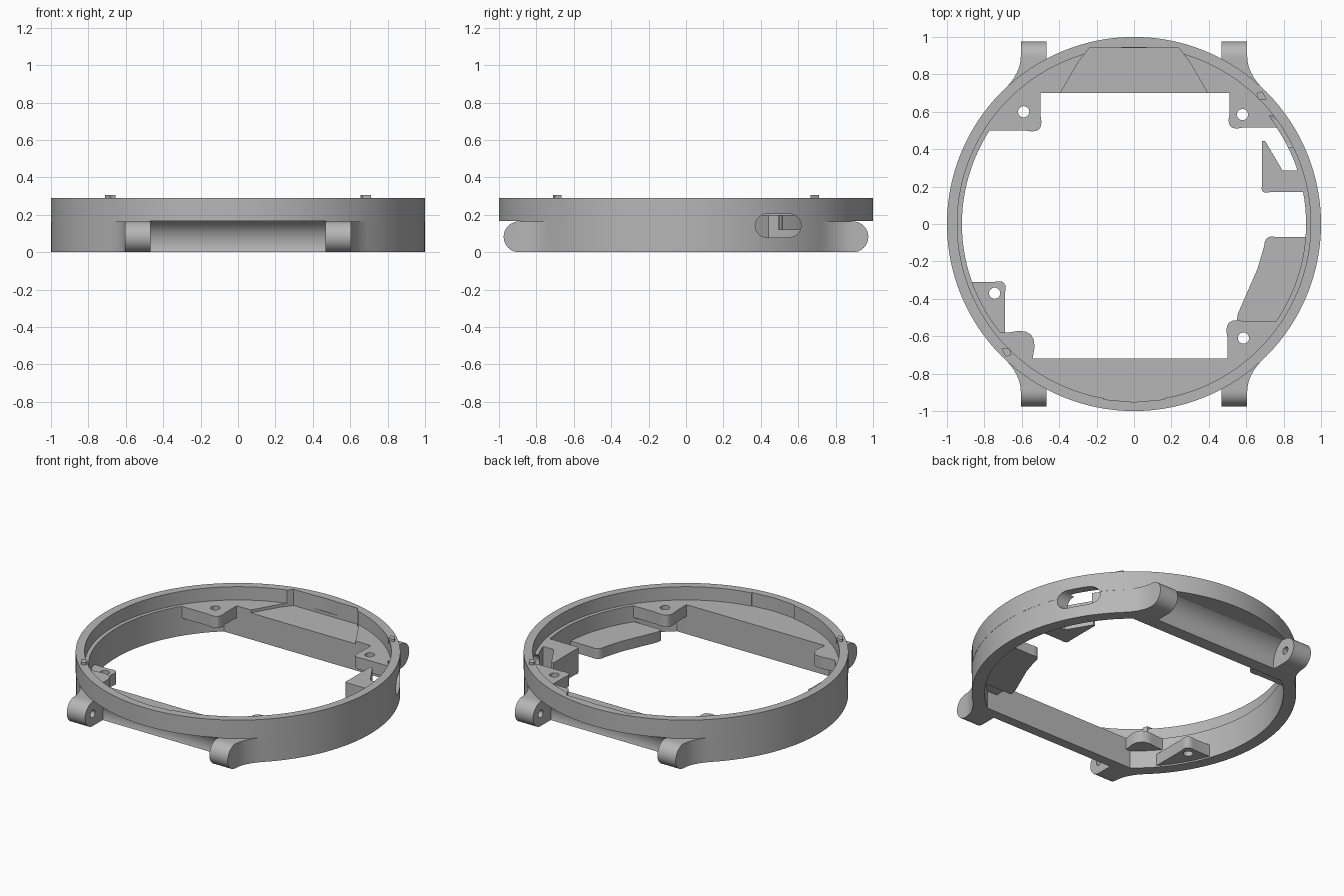
import bpy, bmesh
from math import sin, cos, pi, radians
from mathutils import Vector

if "Cube" in bpy.data.objects:
    bpy.data.objects.remove(bpy.data.objects["Cube"], do_unlink=True)

grey = bpy.data.materials.new("plain grey")
grey.use_nodes = True
grey.diffuse_color = (0.47, 0.47, 0.47, 1)
grey.node_tree.nodes["Principled BSDF"].inputs["Base Color"].default_value = (0.47, 0.47, 0.47, 1)

TOP, LEDGE = 0.29, 0.20


def arc(cx, cy, r, start, end, n):
    angles = [radians(start + (end - start) * i / n) for i in range(n + 1)]
    return [(cx + r * cos(a), cy + r * sin(a)) for a in angles]


def rounded(points):
    """Outline whose corners (x, y, radius) are eased where a radius is given."""
    out = []
    for i, p in enumerate(points):
        c = Vector(p[:2])
        if len(p) == 2:
            out.append(c)
            continue
        a = c + (Vector(points[i - 1][:2]) - c).normalized() * p[2]
        b = c + (Vector(points[(i + 1) % len(points)][:2]) - c).normalized() * p[2]
        m = c + (c - (a + b) / 2) * -0.17
        ctrl = 2 * m - (a + b) / 2
        out += [a * (1 - t) ** 2 + ctrl * 2 * t * (1 - t) + b * t * t
                for t in [k / 6 for k in range(7)]]
    return out


def prism(name, points, lo, hi, axis="z"):
    """Extrude an outline along z, or a (y, z) profile along x."""
    bm = bmesh.new()
    place = (lambda u, v: (u, v, lo)) if axis == "z" else (lambda u, v: (lo, u, v))
    face = bm.faces.new([bm.verts.new(place(*p)) for p in points])
    geom = bmesh.ops.extrude_face_region(bm, geom=[face])["geom"]
    move = (0, 0, hi - lo) if axis == "z" else (hi - lo, 0, 0)
    bmesh.ops.translate(bm, vec=move, verts=[g for g in geom if isinstance(g, bmesh.types.BMVert)])
    bmesh.ops.recalc_face_normals(bm, faces=bm.faces)
    mesh = bpy.data.meshes.new(name)
    bm.to_mesh(mesh)
    bm.free()
    mesh.materials.append(grey)
    ob = bpy.data.objects.new(name, mesh)
    bpy.context.collection.objects.link(ob)
    return ob


def disc(name, r, lo, hi, x=0, y=0, n=128):
    return prism(name, arc(x, y, r, 0, 360, n)[:-1], lo, hi)


def combine(ob, other, operation):
    mod = ob.modifiers.new("join", "BOOLEAN")
    mod.operation, mod.object, mod.solver = operation, other, "EXACT"
    bpy.context.view_layer.update()
    bpy.context.view_layer.objects.active = ob
    bpy.ops.object.modifier_apply(modifier=mod.name)
    bpy.data.objects.remove(other, do_unlink=True)


def cut(ob, other):
    combine(ob, other, "DIFFERENCE")


# Lower body with four flared strap lugs
quarter = arc(0, 0, 0.999, 0, 46, 18)
p, c, e = Vector(quarter[-1]), Vector((0.605, 0.805)), Vector((0.605, 0.9))
quarter += [tuple(p * (1 - t) ** 2 + c * 2 * t * (1 - t) + e * t * t)
            for t in [k / 8 for k in range(1, 9)]]
quarter.append((0.605, 1.1))
half = quarter + [(-x, y) for x, y in reversed(quarter)]
outline = half + [(-x, -y) for x, y in half[1:-1]]
case = prism("watch_case", outline, -0.05, 0.3)
lug_r = 0.0825
profile = arc(0.975 - lug_r, lug_r, lug_r, -90, 90, 20)
profile += [(-y, z) for y, z in reversed(profile)]
combine(case, prism("lug_rounding", profile, -1.2, 1.2, "x"), "INTERSECT")

# Upper ring
combine(case, disc("upper_ring", 1, 0.16, TOP), "UNION")

# Central opening with straight front and back walls
opening = disc("opening", 0.92, -0.1, 0.5)
walls = [(-1, -0.72), (1, -0.72), (1, 0.70), (-1, 0.70)]
combine(opening, prism("opening_walls", walls, -0.2, 0.6), "INTERSECT")
cut(case, opening)
cut(case, disc("rim_step", 0.945, LEDGE, 0.5))

# Flat recess at the back and small notch at the front of the rim
recess = [(-0.4, 0.69), (0.4, 0.69), (0.295, 0.87), (0.24, 0.94), (-0.24, 0.94), (-0.295, 0.87)]
cut(case, prism("back_recess", recess, 0.18, 0.5))
notch = [(-0.16, -0.8), (-0.16, -0.938), (0, -0.952), (0.16, -0.938), (0.16, -0.8)]
cut(case, prism("front_notch", notch, LEDGE, 0.5))

# Concave strap channels and blind spring bar holes
for s in (-1, 1):
    channel = [(1.2, -0.1), (1.2, 0.168)] + arc(0.92, 0.04, 0.14, 114, 270, 24)
    cut(case, prism("channel", [(s * y, z) for y, z in channel], -0.467, 0.467, "x"))
    hole = arc(s * 0.893, lug_r, 0.025, 0, 360, 20)[:-1]
    cut(case, prism("bar_hole", hole, -0.55, 0.55, "x"))

# Button slot through the side wall
slot = arc(0.4325, 0.1425, 0.0625, 90, 270, 14) + arc(0.5525, 0.1425, 0.0625, -90, 90, 14)
cut(case, prism("button_slot", slot, 0.6, 1.2, "x"))

parts = [case]


def bracket(name, points, lo, hi, hole=None):
    """Inner bracket trimmed to the ring, with an optional screw hole."""
    ob = prism(name, rounded(points), lo, hi)
    combine(ob, disc("trim", 0.925, -0.5, 0.6), "INTERSECT")
    if hole:
        cut(ob, disc("screw_hole", 0.03, -0.5, 0.6, *hole, n=24))
    parts.append(ob)


# Screw tabs
bracket("back_right_tab", [(-0.5, 0.71), (-0.5, 0.5, 0.08), (-1, 0.5), (-1, 0.71)],
        0.12, LEDGE, (-0.59, 0.6))
bracket("back_left_tab", [(0.51, 0.71), (0.51, 0.515, 0.07), (1, 0.515), (1, 0.71)],
        0.12, LEDGE, (0.58, 0.585))
bracket("front_left_tab", [(0.5, -0.73), (0.5, -0.52, 0.09), (1, -0.52), (1, -0.73)],
        0.12, LEDGE, (0.585, -0.61))
bracket("front_right_tab", [(-0.69, -0.68), (-0.69, -0.31, 0.06), (-1, -0.31), (-1, -0.68)],
        0.01, 0.09, (-0.745, -0.37))
bracket("front_right_lobe", [(-0.54, -0.73), (-0.54, -0.58, 0.13), (-0.8, -0.58), (-0.8, -0.73)],
        0.12, LEDGE)

# Button hook and side plate
bracket("button_hook", [(0.685, 0.445), (0.70, 0.445), (0.795, 0.285), (1, 0.285),
                        (1, 0.17), (0.685, 0.17, 0.04)], 0.03, LEDGE)
bracket("side_plate", [(0.71, -0.07, 0.05), (1, -0.07), (1, -0.525), (0.55, -0.525, 0.03),
                       (0.555, -0.48), (0.66, -0.24)], 0.02, 0.09)

# Alignment pins on the rim
for s, side in ((-1, "front_right"), (1, "back_left")):
    pin = [(0.655, 0.70), (0.665, 0.665), (0.71, 0.665), (0.685, 0.71)]
    parts.append(prism(side + "_pin", [(s * x, s * y) for x, y in pin], TOP - 0.02, 0.306))

# Smooth the curved walls, keep edges crisp
for ob in bpy.context.view_layer.objects:
    ob.select_set(ob in parts)
bpy.context.view_layer.objects.active = case
bpy.ops.object.shade_smooth_by_angle(angle=radians(25))
